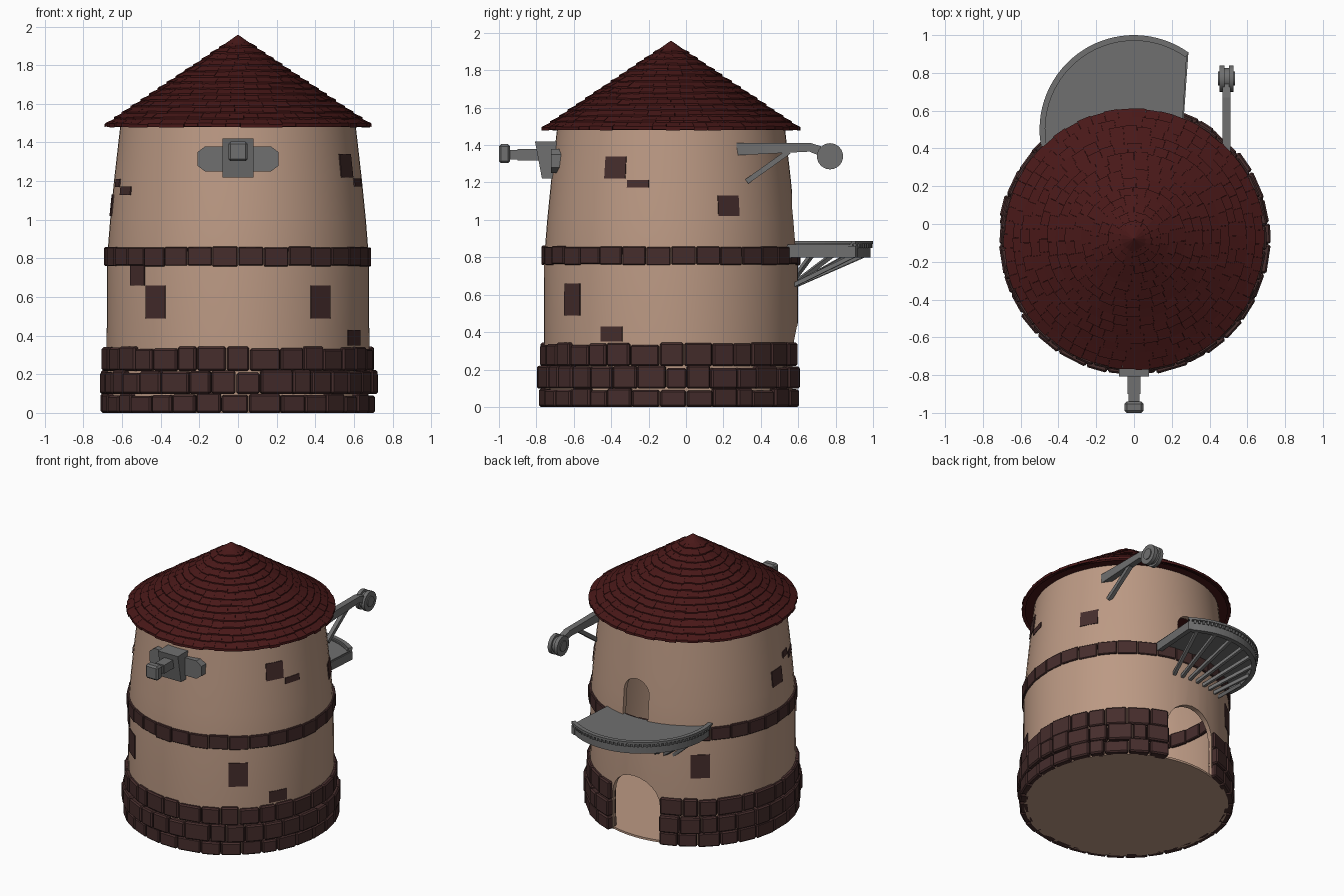
import bpy, bmesh, math, random
from math import sin, cos, pi, radians
from mathutils import Vector, Matrix

if "Cube" in bpy.data.objects:
    bpy.data.objects.remove(bpy.data.objects["Cube"])

random.seed(4)
CY = -0.08  # tower axis


def material(name, col):
    m = bpy.data.materials.new(name)
    m.diffuse_color = (*col, 1)
    m.use_nodes = True
    m.node_tree.nodes["Principled BSDF"].inputs["Base Color"].default_value = m.diffuse_color
    return m


PLASTER = material("plaster", (0.50, 0.32, 0.23))
STONE = material("stone", (0.06, 0.026, 0.025))
ROOF = material("roof_tile", (0.065, 0.009, 0.009))
METAL = material("metal", (0.16, 0.16, 0.16))


def finish(name, bm, mat, bevel=0, smooth=False):
    bmesh.ops.recalc_face_normals(bm, faces=bm.faces)
    me = bpy.data.meshes.new(name)
    bm.to_mesh(me)
    bm.free()
    ob = bpy.data.objects.new(name, me)
    bpy.context.collection.objects.link(ob)
    if mat:
        me.materials.append(mat)
    if bevel:
        mod = ob.modifiers.new("bevel", 'BEVEL')
        mod.width, mod.segments = bevel, 1
    if smooth:
        bpy.ops.object.select_all(action='DESELECT')
        ob.select_set(True)
        bpy.context.view_layer.objects.active = ob
        bpy.ops.object.shade_smooth_by_angle(angle=radians(30))
    return ob


def polar(a, r, z, c=(0, CY)):
    return (c[0] + r * cos(a), c[1] + r * sin(a), z)


def hexa(bm, pts):
    v = [bm.verts.new(p) for p in pts]
    for f in ((3, 2, 1, 0), (4, 5, 6, 7), (0, 1, 5, 4), (1, 2, 6, 5), (2, 3, 7, 6), (3, 0, 4, 7)):
        bm.faces.new([v[i] for i in f])


def block(bm, a0, a1, r0, r1, zin, zout, c=(0, CY)):
    """Block in polar space; zin / zout are (low, high) at inner and outer radius."""
    hexa(bm, [polar(a, r, z[k], c) for k in (0, 1)
              for a, r, z in ((a0, r0, zin), (a0, r1, zout), (a1, r1, zout), (a1, r0, zin))])


def box(bm, x, y, z):
    hexa(bm, [(x[i], y[j], z[k]) for k in (0, 1) for i, j in ((0, 0), (1, 0), (1, 1), (0, 1))])


def prism(bm, pts, d0, d1, fn=lambda u, v, d: (u, v, d)):
    lo = [bm.verts.new(fn(u, v, d0)) for u, v in pts]
    hi = [bm.verts.new(fn(u, v, d1)) for u, v in pts]
    bm.faces.new(lo[::-1])
    bm.faces.new(hi)
    for i in range(len(pts)):
        j = (i + 1) % len(pts)
        bm.faces.new((lo[i], lo[j], hi[j], hi[i]))


def beam(bm, p, q, w):
    p, q = Vector(p), Vector(q)
    m = Matrix.Translation((p + q) / 2) @ (q - p).to_track_quat('Z', 'Y').to_matrix().to_4x4()
    bmesh.ops.create_cube(bm, size=1, matrix=m @ Matrix.Diagonal((w, w, (q - p).length, 1)))


def disc(bm, r, x0, x1, y, z, n=24):
    m = Matrix.Translation(((x0 + x1) / 2, y, z)) @ Matrix.Rotation(pi / 2, 4, 'Y')
    bmesh.ops.create_cone(bm, cap_ends=True, segments=n, radius1=r, radius2=r, depth=x1 - x0, matrix=m)


def arc(c, r, a0, a1, n):
    return [polar(a0 + (a1 - a0) * i / n, r, 0, c)[:2] for i in range(n + 1)]


XZ = lambda u, v, d: (u, d, v)
YZ = lambda u, v, d: (d, u, v)

# Plaster wall: hollow turned shell with two arched openings at the back
PROFILE = [(0.675, 0), (0.68, 0.34), (0.678, 0.8), (0.662, 1.0), (0.64, 1.22), (0.608, 1.5)]


def wall_r(z):
    for (r0, z0), (r1, z1) in zip(PROFILE, PROFILE[1:]):
        if z <= z1:
            return r0 + (r1 - r0) * (z - z0) / (z1 - z0)
    return PROFILE[-1][0]


bm = bmesh.new()
loop = PROFILE + [(r - 0.035, z) for r, z in reversed(PROFILE)]
N = 64
rings = [[bm.verts.new(polar(2 * pi * i / N, r, z)) for r, z in loop] for i in range(N)]
for i in range(N):
    a, b = rings[i], rings[(i + 1) % N]
    for j in range(len(loop)):
        k = (j + 1) % len(loop)
        bm.faces.new((a[j], b[j], b[k], a[k]))
wall = finish("tower_wall", bm, PLASTER)
for name, hw, z0, spring in (("lower_door_cutter", 0.19, -0.1, 0.27), ("upper_door_cutter", 0.1, 0.82, 1.05)):
    bm = bmesh.new()
    prism(bm, [(-hw, z0), (hw, z0)] + [(hw * cos(t * pi / 12), spring + hw * 0.95 * sin(t * pi / 12))
                                       for t in range(13)], 0.2, 1, XZ)
    cutter = finish(name, bm, None)
    cutter.hide_render = True
    cutter.hide_viewport = False
    mod = wall.modifiers.new(name, 'BOOLEAN')
    mod.object, mod.solver = cutter, 'EXACT'
    bpy.context.view_layer.objects.active = wall
    bpy.ops.object.modifier_apply(modifier=name)
    bpy.data.objects.remove(cutter)
bpy.ops.object.select_all(action='DESELECT')
wall.select_set(True)
bpy.ops.object.shade_smooth_by_angle(angle=radians(30))

bm = bmesh.new()
prism(bm, arc((0, CY), 0.67, 0, 2 * pi * 63 / 64, 63), 0, 0.015)
finish("ground_floor", bm, PLASTER)

# Stone footing: three rows, open at the lower door
bm = bmesh.new()
gap = radians(16.5)
for z0, z1, r, n in ((0, 0.095, 0.714, 29), (0.098, 0.215, 0.72, 30), (0.218, 0.338, 0.706, 29)):
    cuts = [pi / 2 + gap + (2 * pi - 2 * gap) * (i + (random.uniform(-.17, .17) if 0 < i < n else 0)) / n
            for i in range(n + 1)]
    for a0, a1 in zip(cuts, cuts[1:]):
        top = z1 + random.uniform(-.008, .008)
        ro = r + random.uniform(-.007, .005)
        block(bm, a0 + .004, a1 - .004, 0.645, ro, (z0, top), (z0, top))
finish("footing_stones", bm, STONE, bevel=0.009)

# Stone belt
bm = bmesh.new()
for i in range(32):
    a = 2 * pi * i / 32
    z0, z1 = 0.76 + random.uniform(-.003, .004), 0.858 + random.uniform(-.004, .004)
    block(bm, a + .003, a + 2 * pi / 32 - .003, 0.625, 0.69 + random.uniform(-.003, .004), (z0, z1), (z0, z1))
finish("belt_stones", bm, STONE, bevel=0.005)

# Exposed stones in the plaster: angle, height, width, tallness
bm = bmesh.new()
for deg, z, w, h in ((231, .575, .13, .17), (220, .715, .11, .11), (309, .575, .13, .17), (332, .39, .13, .08),
                     (332, 1.28, .125, .12), (344, 1.193, .12, .042), (206, 1.15, .12, .042), (195, 1.19, .08, .042),
                     (183, 1.075, .12, .11), (28, 1.075, .125, .11), (129, .575, .13, .17)):
    a, h2 = radians(deg), h / 2
    lo, hi = wall_r(z - h2) + .006, wall_r(z + h2) + .006
    d = w / 2 / wall_r(z)
    hexa(bm, [polar(t, r, zz) for zz, ro in ((z - h2, lo), (z + h2, hi))
              for t, r in ((a - d, ro - .03), (a - d, ro), (a + d, ro), (a + d, ro - .03))])
finish("exposed_stones", bm, STONE)

# Roof: solid cone covered by rows of single shingles
bm = bmesh.new()
bmesh.ops.create_cone(bm, cap_ends=True, segments=48, radius1=0.67, radius2=0, depth=0.45,
                      matrix=Matrix.Translation((0, CY, 1.705)))
finish("roof_core", bm, ROOF)
bm = bmesh.new()
slope = lambda r: 1.95 - 0.672 * r
ROWS = 14
for k in range(ROWS):
    r1 = 0.05 + 0.64 * (k + 1) / ROWS
    r0 = max(r1 - 0.062, 0.01)
    n = max(18, round(2 * pi * r1 / 0.075))
    off = random.random()
    for i in range(n):
        a = 2 * pi * (i + off) / n
        ro, dz = r1 + random.uniform(-.005, .004), random.uniform(-.002, .002)
        block(bm, a + .02 / n, a + (2 * pi - .06) / n, r0, ro, (slope(r0) - .012, slope(r0) + .001),
              (slope(ro) - .006, slope(ro) + .012 + dz))
finish("roof_shingles", bm, ROOF)
bm = bmesh.new()
bmesh.ops.create_cone(bm, cap_ends=True, segments=16, radius1=0.066, radius2=0.004, depth=0.044,
                      matrix=Matrix.Translation((0, CY, 1.934)))
finish("roof_cap", bm, ROOF)

# Balcony: round-fronted floor, rim with small teeth, side beam and fan of struts
BC, A0, A1 = (0, 0.5), radians(54.5), radians(192)
bm = bmesh.new()
prism(bm, arc(BC, 0.48, A0, A1, 32) + arc((0, CY), 0.655, radians(135), radians(67), 12), 0.845, 0.868)
finish("balcony_floor", bm, METAL)
bm = bmesh.new()
for r0, r1, z0, z1 in ((0.47, 0.5, 0.872, 0.888), (0.455, 0.487, 0.80, 0.852), (0.46, 0.478, 0.85, 0.874)):
    prism(bm, arc(BC, r1, A0, A1, 32) + arc(BC, r0, A1, A0, 32), z0, z1)
for i in range(40):
    a = A0 + (A1 - A0) * (i + .25) / 40
    block(bm, a, a + (A1 - A0) * .5 / 40, 0.472, 0.496, (0.85, 0.874), (0.85, 0.874), BC)
prism(bm, [(0.23, 0.54), (0.262, 0.54), (0.288, 0.905), (0.256, 0.92)], 0.80, 0.86)
finish("balcony_rim", bm, METAL)
bm = bmesh.new()
for i in range(8):
    t = i / 7
    foot = polar(radians(78 + 36 * t), 0.668, 0.65)
    beam(bm, foot, polar(radians(62 + 112 * t), 0.465, 0.815, BC), 0.022)
finish("balcony_struts", bm, METAL)

# Hoist arm with brace and pulley
bm = bmesh.new()
prism(bm, [(.27, 1.345), (.27, 1.41), (.67, 1.41), (.78, 1.375), (.77, 1.32), (.66, 1.365)], 0.468, 0.512, YZ)
beam(bm, (0.49, 0.325, 1.205), (0.49, 0.55, 1.365), 0.028)
finish("hoist_arm", bm, METAL)
bm = bmesh.new()
for r, x0, x1 in ((.07, .452, .478), (.07, .502, .528), (.055, .47, .51), (.038, .446, .534)):
    disc(bm, r, x0, x1, 0.77, 1.34)
finish("hoist_pulley", bm, METAL, smooth=True)

# Front spout: wide back plate, wedge housing and stepped barrel
bm = bmesh.new()
prism(bm, [(sx * x, z) for sx, pts in ((1, ((.17, 1.25), (.21, 1.28), (.21, 1.35), (.17, 1.38))),
                                       (-1, ((.17, 1.38), (.21, 1.35), (.21, 1.28), (.17, 1.25))))
           for x, z in pts], -0.722, -0.64, XZ)
finish("spout_back_plate", bm, METAL)
bm = bmesh.new()
prism(bm, [(-.77, 1.22), (-.70, 1.22), (-.67, 1.30), (-.68, 1.42), (-.808, 1.42), (-.80, 1.38)], -.08, .08, YZ)
finish("spout_housing", bm, METAL)
bm = bmesh.new()
box(bm, (-.035, .035), (-.90, -.78), (1.318, 1.38))
box(bm, (-.028, .028), (-.95, -.89), (1.324, 1.374))
finish("spout_barrel", bm, METAL)
bm = bmesh.new()
box(bm, (-.05, .05), (-1.0, -.94), (1.303, 1.405))
finish("spout_tip", bm, METAL, bevel=0.012)
